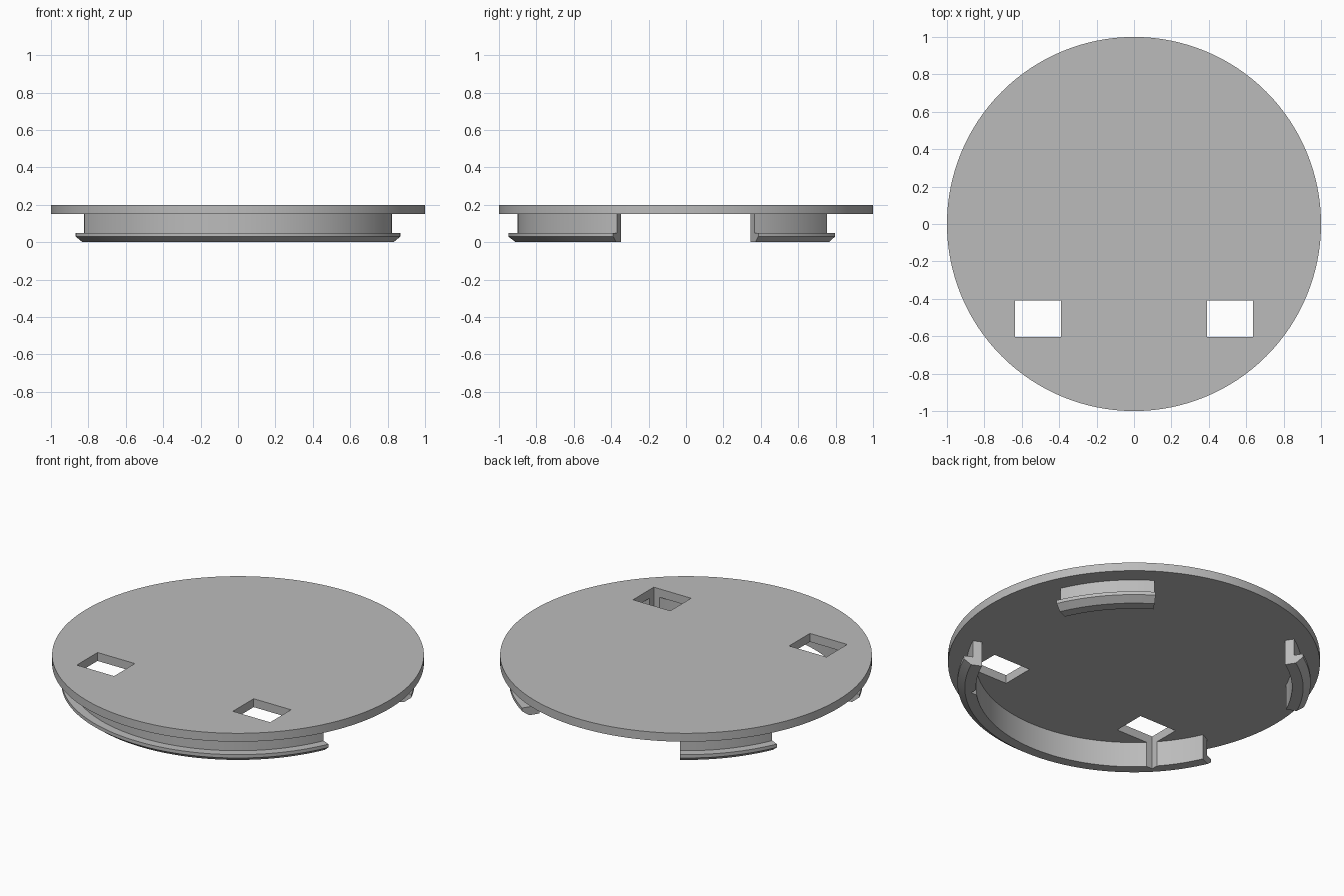
import bpy, bmesh, math

cube = bpy.data.objects.get("Cube")
if cube:
    bpy.data.objects.remove(cube, do_unlink=True)

grey = bpy.data.materials.new("plain_grey")
grey.use_nodes = True
GREY = (0.5, 0.5, 0.5, 1)
grey.diffuse_color = GREY
grey.node_tree.nodes["Principled BSDF"].inputs["Base Color"].default_value = GREY

# Wall with an outward, chamfered snap lip, as (radius, height)
PROFILE = [(0.85, 0), (0.91, 0), (0.95, 0.03), (0.95, 0.05),
           (0.9, 0.05), (0.9, 0.15), (0.85, 0.15)]


def add_object(name, bm):
    bmesh.ops.recalc_face_normals(bm, faces=bm.faces)
    mesh = bpy.data.meshes.new(name)
    bm.to_mesh(mesh)
    bm.free()
    mesh.materials.append(grey)
    obj = bpy.data.objects.new(name, mesh)
    bpy.context.collection.objects.link(obj)
    return obj


def arc_wall(name, start, end):
    """Sweep the profile around z between two angles in degrees."""
    bm = bmesh.new()
    steps = round((end - start) / 2)
    rings = []
    for i in range(steps + 1):
        a = math.radians(start + (end - start) * i / steps)
        rings.append([bm.verts.new((r * math.cos(a), r * math.sin(a), z))
                      for r, z in PROFILE])
    n = len(PROFILE)
    for a, b in zip(rings, rings[1:]):
        for j in range(n):
            k = (j + 1) % n
            bm.faces.new((a[j], a[k], b[k], b[j]))
    bm.faces.new(rings[0])
    bm.faces.new(rings[-1])
    return add_object(name, bm)


# Round cover plate
bm = bmesh.new()
bmesh.ops.create_cone(bm, cap_ends=True, segments=128, radius1=1, radius2=1, depth=0.05)
bmesh.ops.translate(bm, verts=bm.verts, vec=(0, 0, 0.175))
plate = add_object("cover_plate", bm)

# Long front wall and two short back walls
front = arc_wall("front_wall", -155.8, -24.2)
left = arc_wall("back_left_wall", 24, 57)
right = arc_wall("back_right_wall", 123, 156)

# Rectangular slots, whose outer corners also notch the front wall
bm = bmesh.new()
for side in (-1, 1):
    box = bmesh.ops.create_cube(bm, size=1)["verts"]
    bmesh.ops.scale(bm, verts=box, vec=(0.245, 0.195, 1))
    bmesh.ops.translate(bm, verts=box, vec=(side * 0.5125, -0.5075, 0.1))
cutter = add_object("slot_cutter", bm)
cutter.hide_render = True

for obj in (plate, front, left, right):
    bpy.ops.object.select_all(action='DESELECT')
    obj.select_set(True)
    bpy.context.view_layer.objects.active = obj
    if obj in (plate, front):
        cut = obj.modifiers.new("slots", 'BOOLEAN')
        cut.object = cutter
        cut.solver = 'EXACT'
        bpy.ops.object.modifier_apply(modifier=cut.name)
    bpy.ops.object.shade_smooth_by_angle(angle=math.radians(25))

bpy.data.objects.remove(cutter, do_unlink=True)
